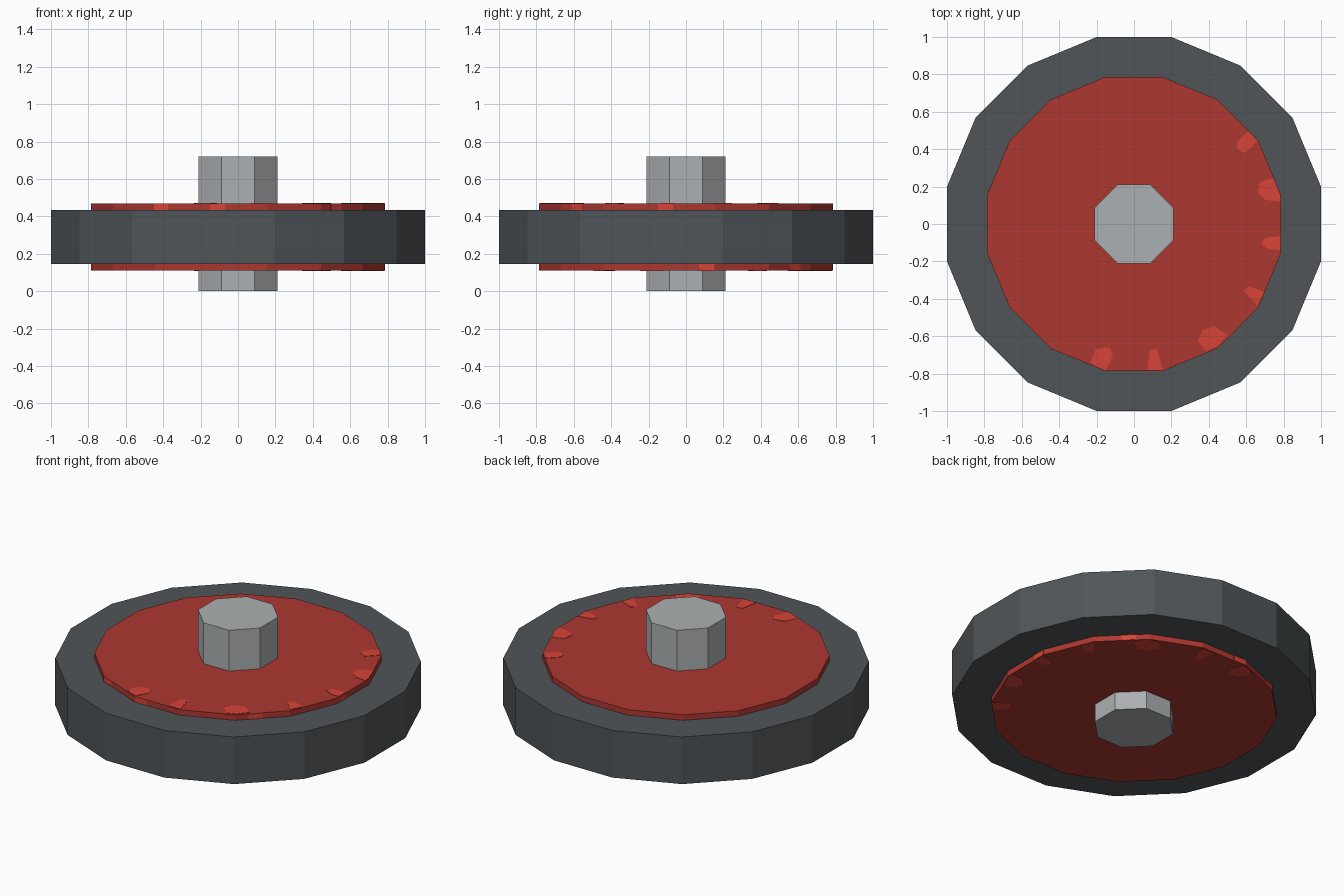
import bpy, bmesh, math
from mathutils import Matrix

if "Cube" in bpy.data.objects:
    bpy.data.objects.remove(bpy.data.objects["Cube"], do_unlink=True)


def material(name, srgb):
    col = [((c / 255 + 0.055) / 1.055) ** 2.4 for c in srgb] + [1.0]
    m = bpy.data.materials.new(name)
    m.diffuse_color = col
    m.use_nodes = True
    bsdf = m.node_tree.nodes["Principled BSDF"]
    bsdf.inputs["Base Color"].default_value = col
    bsdf.inputs["Roughness"].default_value = 0.8
    return m


RUBBER = material("dark rubber", (80, 85, 89))
RED = material("deep red", (174, 55, 49))
CHIP = material("worn bright red", (216, 68, 55))
STEEL = material("grey steel", (172, 176, 178))


def add_object(name, bm, mat):
    bmesh.ops.recalc_face_normals(bm, faces=bm.faces[:])
    me = bpy.data.meshes.new(name)
    bm.to_mesh(me)
    bm.free()
    me.materials.append(mat)
    ob = bpy.data.objects.new(name, me)
    bpy.context.collection.objects.link(ob)
    return ob


def extrude_outline(bm, points, z0, z1):
    """Closed prism from a flat outline."""
    face = bm.faces.new([bm.verts.new((x, y, z0)) for x, y in points])
    new = bmesh.ops.extrude_face_region(bm, geom=[face])["geom"]
    bmesh.ops.translate(bm, vec=(0, 0, z1 - z0),
                        verts=[v for v in new if isinstance(v, bmesh.types.BMVert)])
    if not face.is_valid or len(bm.faces) == 0:
        return
    

def prism(name, sides, apothem, z0, z1, mat):
    """Regular prism with flat sides facing the axes."""
    r = apothem / math.cos(math.pi / sides)
    bm = bmesh.new()
    bmesh.ops.create_cone(bm, cap_ends=True, segments=sides, radius1=r, radius2=r,
                          depth=z1 - z0,
                          matrix=Matrix.Translation((0, 0, (z0 + z1) / 2))
                          @ Matrix.Rotation(math.pi / sides, 4, 'Z'))
    # make sure a flat side, not a corner, faces +x
    if max(v.co.x for v in bm.verts) > apothem + 0.001:
        bmesh.ops.rotate(bm, verts=bm.verts[:], cent=(0, 0, 0),
                         matrix=Matrix.Rotation(math.pi / sides, 3, 'Z'))
    return add_object(name, bm, mat)


MID = 0.29
HUB_TOP = 0.469
HUB_R = 0.785

# Main bodies
prism("tyre", 16, 1.0, 0.145, 0.435, RUBBER)
prism("hub", 16, HUB_R, 2 * MID - HUB_TOP, HUB_TOP, RED)
prism("axle", 8, 0.211, 0.0, 0.72, STEEL)

# Worn paint patches along one side of the hub face
patches = [
    [(.61, .495), (.66, .445), (.594, .38), (.551, .401), (.551, .438)],
    [(.745, .246), (.78, .16), (.784, .118), (.706, .128), (.663, .166), (.674, .225)],
    [(.784, -.064), (.78, -.139), (.722, -.134), (.679, -.107), (.70, -.075)],
    [(.695, -.364), (.66, -.433), (.583, -.358), (.615, -.332)],
    [(.428, -.545), (.497, -.594), (.449, -.652), (.385, -.679), (.342, -.626), (.369, -.567)],
    [(.086, -.674), (.123, -.668), (.155, -.78), (.07, -.78)],
    [(-.203, -.668), (-.134, -.658), (-.112, -.70), (-.15, -.78), (-.198, -.765), (-.235, -.74)],
]
# Chips on the hub rim: facing angle in degrees, offset along that side
rim_chips = [(-112.5, -0.12), (-90, -0.11), (-45, -0.04), (0, -0.11)]

for side in ("upper", "lower"):
    bm = bmesh.new()
    for outline in patches:
        extrude_outline(bm, outline, HUB_TOP - 0.002, HUB_TOP + 0.002)
    for angle, offset in rim_chips:
        bmesh.ops.create_cube(bm, size=1.0,
                              matrix=Matrix.Rotation(math.radians(angle), 4, 'Z')
                              @ Matrix.Translation((HUB_R, offset, 0.449))
                              @ Matrix.Diagonal((0.004, 0.08, 0.038, 1)))
    # The lower face carries the same wear, flipped over
    if side == "lower":
        bmesh.ops.rotate(bm, verts=bm.verts[:], cent=(0, 0, MID),
                         matrix=Matrix.Rotation(math.pi, 3, 'X'))
    add_object(side + "_paint_wear", bm, CHIP)
